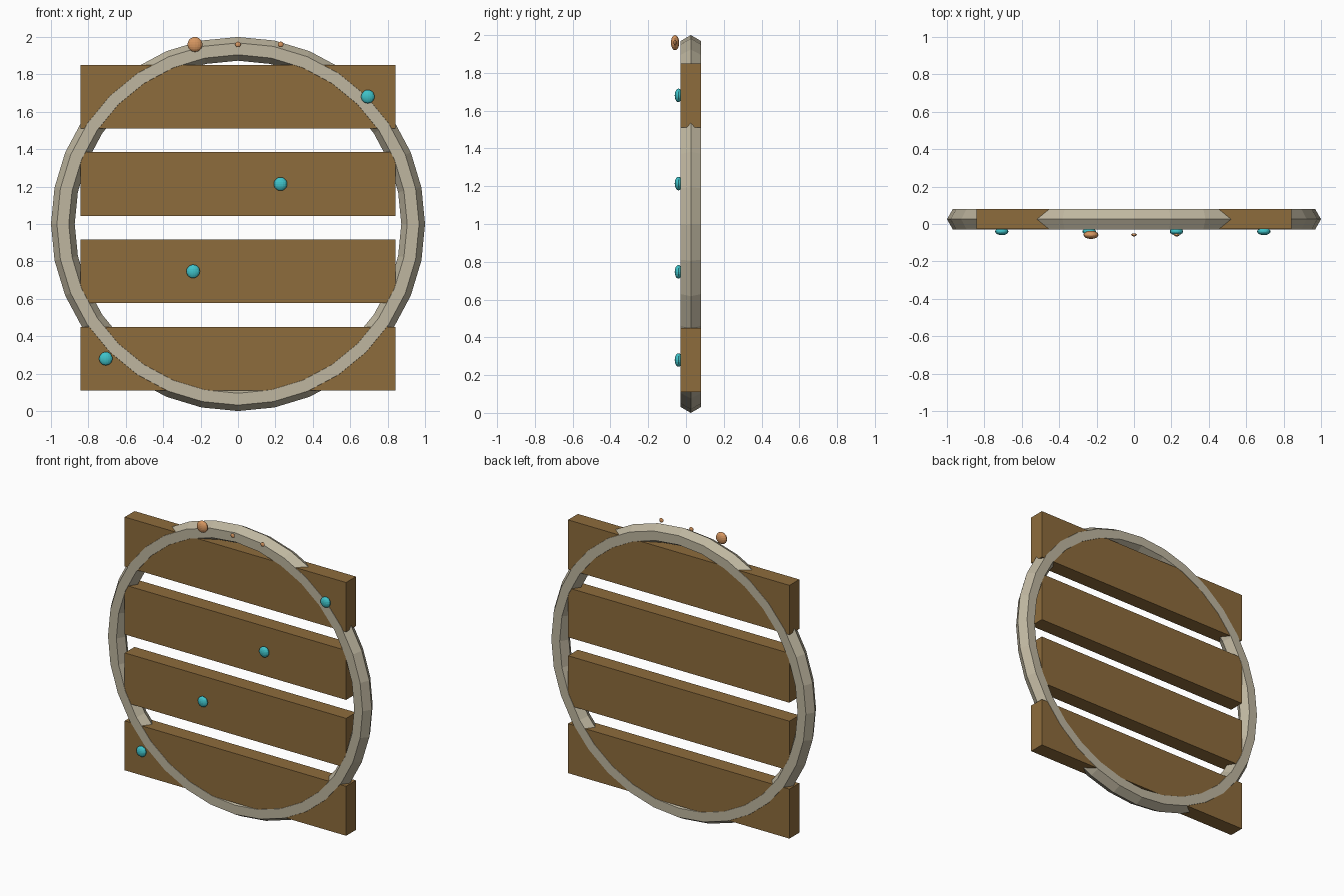
import bpy, bmesh
from math import sin, cos, pi

if "Cube" in bpy.data.objects:
    bpy.data.objects.remove(bpy.data.objects["Cube"])

MID_Y = 0.0255   # centre plane of ring and planks


def material(name, rgb):
    m = bpy.data.materials.new(name)
    m.diffuse_color = (*rgb, 1)
    m.use_nodes = True
    m.node_tree.nodes["Principled BSDF"].inputs["Base Color"].default_value = m.diffuse_color
    return m


WOOD = material("wood", (0.27, 0.15, 0.045))
BONE = material("pale_rim", (0.52, 0.47, 0.35))
TEAL = material("teal", (0.05, 0.54, 0.58))
COPPER = material("copper", (0.68, 0.31, 0.12))


def add_object(name, bm, mat):
    bmesh.ops.recalc_face_normals(bm, faces=bm.faces)
    me = bpy.data.meshes.new(name)
    bm.to_mesh(me)
    bm.free()
    me.materials.append(mat)
    ob = bpy.data.objects.new(name, me)
    bpy.context.collection.objects.link(ob)
    return ob


# Upright ring with a hexagonal section
def ring(name, major, minor, seg=32, sides=6):
    bm = bmesh.new()
    v = []
    for i in range(seg):
        a = 2 * pi * i / seg
        loop = []
        for j in range(sides):
            b = 2 * pi * j / sides
            r = major + minor * cos(b)
            loop.append(bm.verts.new((r * cos(a), MID_Y + minor * sin(b), 1 + r * sin(a))))
        v.append(loop)
    for i in range(seg):
        p, q = v[i], v[(i + 1) % seg]
        for j in range(sides):
            k = (j + 1) % sides
            bm.faces.new((p[j], q[j], q[k], p[k]))
    return add_object(name, bm, BONE)


def plank(name, z):
    bm = bmesh.new()
    bmesh.ops.create_cube(bm, size=1)
    bmesh.ops.scale(bm, vec=(1.684, 0.107, 0.34), verts=bm.verts)
    bmesh.ops.translate(bm, vec=(0, MID_Y, z), verts=bm.verts)
    return add_object(name, bm, WOOD)


# Flattened round stud
def stud(name, x, y, z, r, mat):
    bm = bmesh.new()
    bmesh.ops.create_uvsphere(bm, u_segments=16, v_segments=10, radius=r)
    bmesh.ops.scale(bm, vec=(1, 0.55, 1), verts=bm.verts)
    bmesh.ops.translate(bm, vec=(x, y, z), verts=bm.verts)
    return add_object(name, bm, mat)


ring("rim", 0.9365, 0.0635)

# Four planks, each with a teal stud along the diagonal
for i in range(4):
    z = 0.28 + 0.467 * i
    plank(f"plank_{i + 1}", z)
    stud(f"teal_stud_{i + 1}", -0.707 + 0.467 * i, -0.04, z, 0.036, TEAL)

# Copper studs at the top of the rim
for i, (x, r) in enumerate([(-0.23, 0.04), (0, 0.015), (0.228, 0.015)]):
    stud(f"copper_stud_{i + 1}", x, -0.058, 1.96, r, COPPER)
